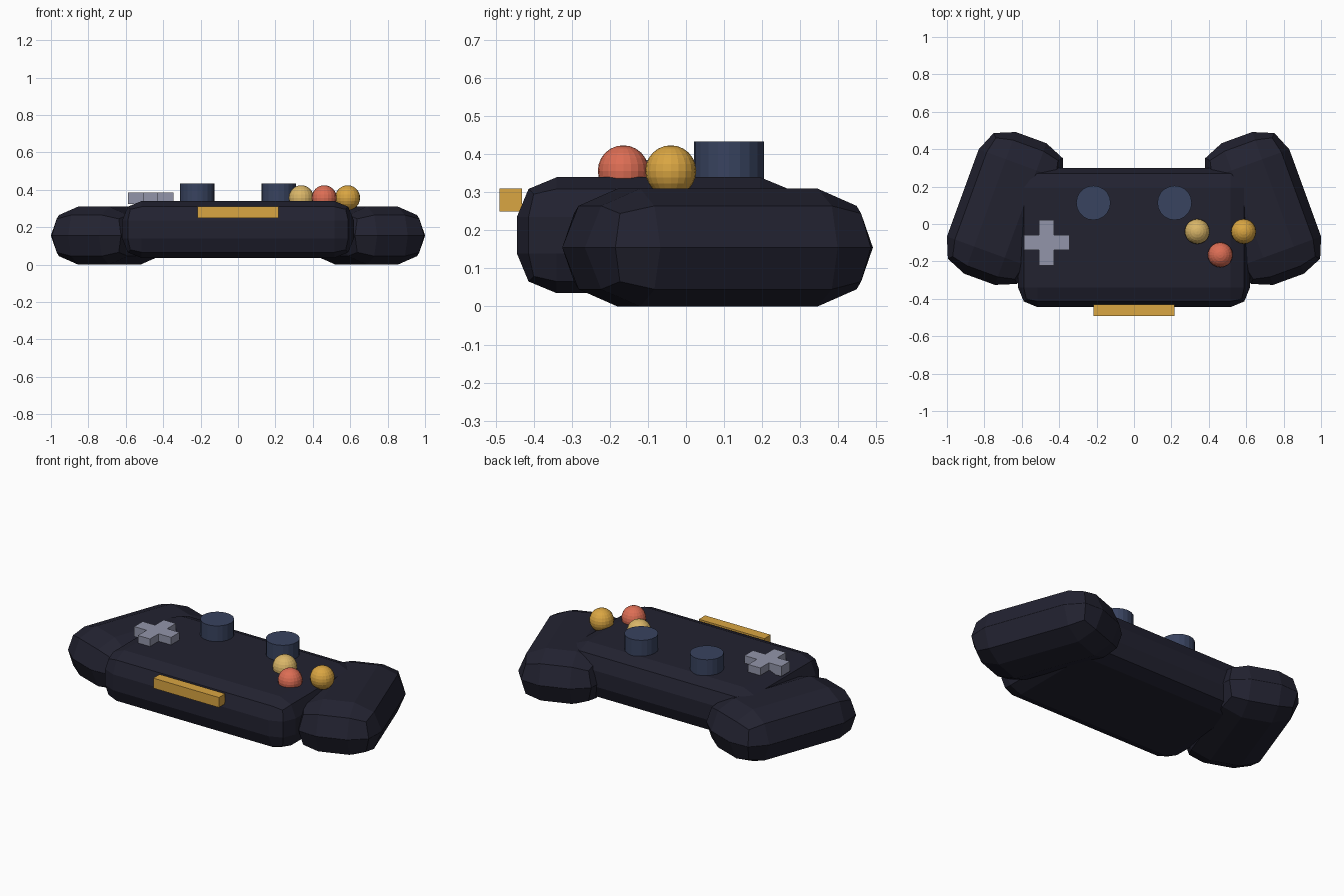
import bpy
import bmesh
from math import radians
from mathutils import Matrix

cube = bpy.data.objects.get("Cube")
if cube:
    bpy.data.objects.remove(cube, do_unlink=True)


def material(name, r, g, b):
    mat = bpy.data.materials.new(name)
    mat.use_nodes = True
    mat.diffuse_color = (r, g, b, 1)
    bsdf = mat.node_tree.nodes["Principled BSDF"]
    bsdf.inputs["Base Color"].default_value = (r, g, b, 1)
    bsdf.inputs["Roughness"].default_value = 0.6
    return mat


SHELL = material("dark_shell", 0.016, 0.016, 0.03)
STICK = material("slate_blue", 0.04, 0.056, 0.115)
GREY = material("pale_grey", 0.29, 0.3, 0.4)
RED = material("coral_red", 0.72, 0.155, 0.09)
GOLD = material("gold", 0.7, 0.38, 0.055)
SAND = material("sand_yellow", 0.7, 0.47, 0.14)


def add_object(name, bm, mat, location, turn=0):
    mesh = bpy.data.meshes.new(name)
    bm.to_mesh(mesh)
    bm.free()
    mesh.materials.append(mat)
    obj = bpy.data.objects.new(name, mesh)
    obj.location = location
    obj.rotation_euler.z = radians(turn)
    bpy.context.collection.objects.link(obj)
    return obj


def box(name, size, location, mat, bevel=0, turn=0):
    bm = bmesh.new()
    bmesh.ops.create_cube(bm, size=1, matrix=Matrix.Diagonal((*size, 1)))
    obj = add_object(name, bm, mat, location, turn)
    if bevel:
        mod = obj.modifiers.new("Rounded edges", "BEVEL")
        mod.width = bevel
        mod.segments = 2
        mod.limit_method = "NONE"
    return obj


def stick(name, x):
    bm = bmesh.new()
    bmesh.ops.create_cone(bm, cap_ends=True, segments=20,
                          radius1=0.092, radius2=0.092, depth=0.12)
    add_object(name, bm, STICK, (x, 0.113, 0.374))


def ball(name, x, y, mat):
    bm = bmesh.new()
    bmesh.ops.create_uvsphere(bm, u_segments=20, v_segments=12, radius=0.067)
    add_object(name, bm, mat, (x, y, 0.357))


# Main shell
box("body", (1.24, 0.745, 0.305), (0, -0.0725, 0.1875), SHELL, bevel=0.105)

# Splayed grips and thumb sticks on both sides
for side, label in ((1, "left"), (-1, "right")):
    box(label + "_grip", (0.484, 0.806, 0.31), (side * 0.688, 0.083, 0.155),
        SHELL, bevel=0.1548, turn=side * 20)
    stick(label + "_stick", side * 0.217)

# Cross-shaped direction pad
box("pad_across", (0.244, 0.08, 0.06), (-0.467, -0.1, 0.355), GREY)
box("pad_along", (0.08, 0.244, 0.06), (-0.467, -0.1, 0.355), GREY)

# Round buttons
ball("inner_button", 0.338, -0.04, SAND)
ball("front_button", 0.461, -0.165, RED)
ball("outer_button", 0.586, -0.04, GOLD)

# Light bar on the front edge
box("front_bar", (0.434, 0.06, 0.06), (0, -0.461, 0.28), GOLD)
